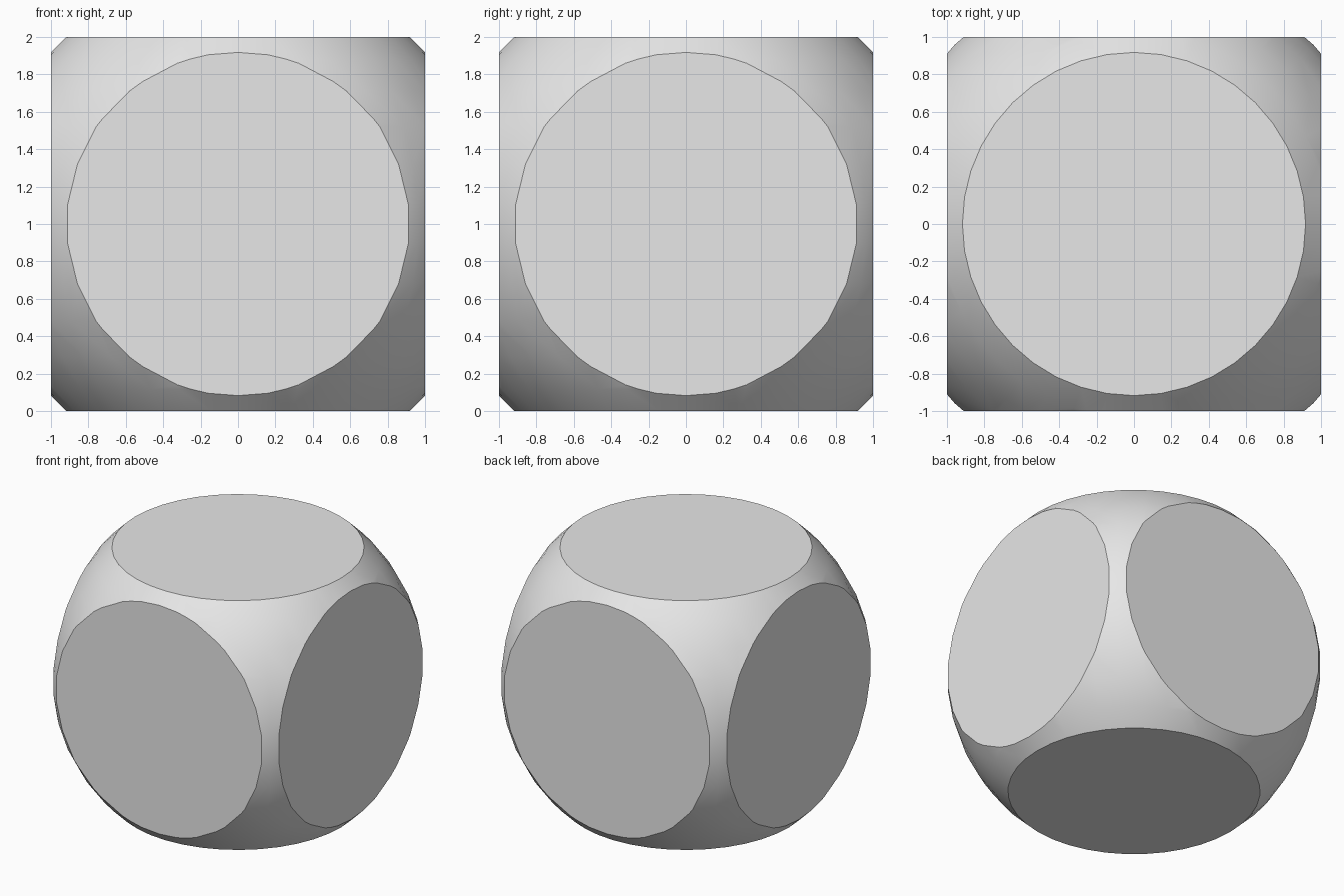
import bpy
import bmesh
from math import cos, sin, radians
from mathutils import Vector

cube = bpy.data.objects.get("Cube")
if cube:
    bpy.data.objects.remove(cube, do_unlink=True)

RADIUS = 1.36    # ball radius; the flats lie 1 unit from its centre
SEGMENTS = 40
STEP = 360 / SEGMENTS

# Plain grey material
grey = bpy.data.materials.new("plain_grey")
colour = (0.8, 0.8, 0.8, 1.0)
grey.diffuse_color = colour
grey.use_nodes = True
for node in grey.node_tree.nodes:
    if node.type == 'BSDF_PRINCIPLED':
        node.inputs["Base Color"].default_value = colour

# Band of the ball, its rings set half a step off the equator
bm = bmesh.new()
rings = []
for i in range(-6, 6):
    lat = radians((i + 0.5) * STEP)
    rings.append([bm.verts.new((RADIUS * cos(lat) * cos(radians(k * STEP)),
                                RADIUS * cos(lat) * sin(radians(k * STEP)),
                                RADIUS * sin(lat))) for k in range(SEGMENTS)])
for low, high in zip(rings, rings[1:]):
    for k in range(SEGMENTS):
        n = (k + 1) % SEGMENTS
        bm.faces.new((low[k], low[n], high[n], high[k]))

# Six flats: slice off each side and cap the round opening
for axis in range(3):
    for side in (-1, 1):
        normal = Vector((0, 0, 0))
        normal[axis] = side
        cut = bmesh.ops.bisect_plane(
            bm, geom=bm.verts[:] + bm.edges[:] + bm.faces[:], dist=1e-6,
            plane_co=normal, plane_no=normal, clear_outer=True)
        rim = [e for e in cut["geom_cut"] if isinstance(e, bmesh.types.BMEdge)]
        bmesh.ops.edgeloop_fill(bm, edges=rim)
bmesh.ops.recalc_face_normals(bm, faces=bm.faces[:])

mesh = bpy.data.meshes.new("rounded_cube")
bm.to_mesh(mesh)
bm.free()
mesh.materials.append(grey)
body = bpy.data.objects.new("rounded_cube", mesh)
body.location.z = 1
bpy.context.collection.objects.link(body)

# Smooth ball surface with crisp rims around the flats
bpy.ops.object.select_all(action='DESELECT')
body.select_set(True)
bpy.context.view_layer.objects.active = body
bpy.ops.object.shade_smooth_by_angle(angle=radians(30))
